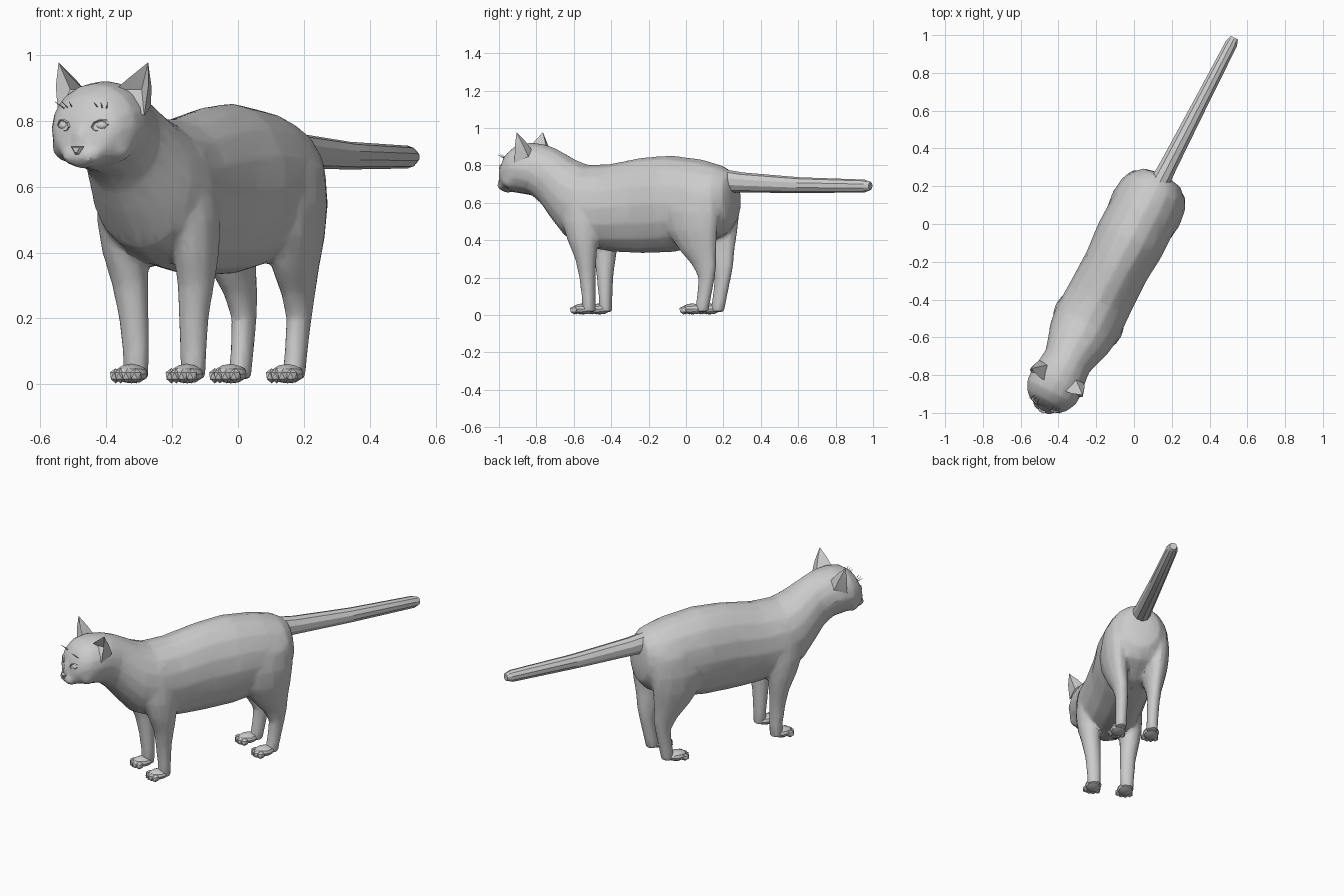
import bpy, bmesh, math
from math import sin, cos, pi
from mathutils import Matrix, Vector

if "Cube" in bpy.data.objects:
    bpy.data.objects.remove(bpy.data.objects["Cube"])

# The cat is built symmetric along y, then turned into its three-quarter stance
POSE = Matrix.Translation((0.018, -0.009, 0)) @ Matrix.Rotation(math.radians(-27.3), 4, 'Z')


def skin(bm, rings):
    """Bridge closed rings of points and cap both ends."""
    loops = [[bm.verts.new(p) for p in r] for r in rings]
    n = len(loops[0])
    for a, b in zip(loops, loops[1:]):
        for i in range(n):
            bm.faces.new((a[i], a[(i + 1) % n], b[(i + 1) % n], b[i]))
    bm.faces.new(loops[0])
    bm.faces.new(loops[-1])


def spine_loft(bm, sections, n=16):
    """Sections: top y, top z, bottom y, bottom z, half width."""
    rings = []
    for ty, tz, by, bz, w in sections:
        mid = Vector((0, (ty + by) / 2, (tz + bz) / 2))
        up = Vector((0, (ty - by) / 2, (tz - bz) / 2))
        rings.append([mid + up * cos(2 * pi * i / n) + Vector((w * sin(2 * pi * i / n), 0, 0))
                      for i in range(n)])
    skin(bm, rings)


def leg_loft(bm, side, sections, n=12):
    """Sections: x, y, z, half width, half depth."""
    skin(bm, [[Vector((side * (x + a * cos(2 * pi * i / n)), y + b * sin(2 * pi * i / n), z))
               for i in range(n)] for x, y, z, a, b in sections])


def blob(bm, loc, radii, sub=2):
    m = Matrix.Translation(loc) @ Matrix.Diagonal((*radii, 1))
    bmesh.ops.create_icosphere(bm, subdivisions=sub, radius=1, matrix=m)


def finish(name, bm, angle=None):
    bmesh.ops.recalc_face_normals(bm, faces=bm.faces)
    me = bpy.data.meshes.new(name)
    bm.to_mesh(me)
    bm.free()
    ob = bpy.data.objects.new(name, me)
    bpy.context.collection.objects.link(ob)
    ob.matrix_world = POSE
    if angle:
        smooth(ob, angle)
    return ob


def smooth(ob, angle):
    bpy.ops.object.select_all(action='DESELECT')
    ob.select_set(True)
    bpy.context.view_layer.objects.active = ob
    bpy.ops.object.shade_smooth_by_angle(angle=math.radians(angle))


# Body: torso, neck and head in one spine, from rump to face
bm = bmesh.new()
spine_loft(bm, [
    (.295, .72, .30, .57, .05), (.28, .765, .29, .49, .11), (.22, .80, .24, .43, .165),
    (.10, .832, .10, .365, .186), (-.08, .853, -.08, .335, .190), (-.25, .842, -.25, .33, .176),
    (-.45, .806, -.42, .337, .180), (-.58, .802, -.57, .36, .186), (-.66, .83, -.69, .41, .172),
    (-.72, .862, -.78, .51, .147), (-.78, .892, -.84, .585, .130), (-.84, .912, -.90, .635, .137),
    (-.92, .922, -.95, .645, .148), (-.99, .912, -1.00, .652, .143), (-1.04, .878, -1.05, .66, .117),
    (-1.072, .825, -1.075, .67, .088), (-1.083, .785, -1.088, .69, .05)])

# Legs, joined into the body
front_leg = [
    (.097, -.525, .015, .038, .036), (.098, -.525, .10, .042, .036), (.102, -.53, .20, .046, .044),
    (.112, -.535, .30, .055, .058), (.122, -.55, .40, .065, .085), (.122, -.565, .50, .072, .105),
    (.115, -.57, .62, .068, .105), (.10, -.56, .72, .05, .07)]
hind_leg = [
    (.092, .15, .015, .034, .038), (.092, .167, .10, .034, .040), (.094, .183, .20, .037, .046),
    (.098, .170, .27, .044, .072), (.107, .135, .35, .058, .110), (.118, .107, .45, .072, .150),
    (.122, .10, .55, .076, .168), (.117, .12, .66, .066, .14), (.10, .13, .74, .04, .09)]
for s in (-1, 1):
    leg_loft(bm, s, front_leg)
    leg_loft(bm, s, hind_leg)
    # Muzzle pads and cheeks
    blob(bm, (s * .024, -1.068, .694), (.042, .042, .032))
    blob(bm, (s * .075, -1.0, .725), (.06, .055, .055))
# Chin and nose bridge
blob(bm, (0, -1.06, .672), (.03, .033, .02))
blob(bm, (0, -1.073, .74), (.026, .032, .055))
body = finish("body", bm)

# Fuse the volumes into one skin and reduce it to low-poly facets
m = body.modifiers.new("fuse", 'REMESH')
m.mode = 'VOXEL'
m.voxel_size = .011
m = body.modifiers.new("relax", 'SMOOTH')
m.factor = .5
m.iterations = 5
m = body.modifiers.new("reduce", 'DECIMATE')
m.ratio = .12
deps = bpy.context.evaluated_depsgraph_get()
baked = bpy.data.meshes.new_from_object(body.evaluated_get(deps))
body.modifiers.clear()
body.data = baked
smooth(body, 22)

# Tail
bm = bmesh.new()
spine_loft(bm, [
    (.20, .785, .24, .655, .056), (.35, .762, .35, .655, .049), (.70, .736, .70, .652, .041),
    (1.085, .724, 1.085, .655, .034), (1.12, .712, 1.12, .668, .022)], n=10)
finish("tail", bm, 30)

for s, side in ((-1, "right"), (1, "left")):
    # Paws with four toes
    for label, y, x in (("front_paw", -.56, .095), ("hind_paw", .10, .097)):
        bm = bmesh.new()
        blob(bm, (s * x, y, .032), (.047, .062, .03))
        for k in range(4):
            u = (k - 1.5) / 1.5
            blob(bm, (s * x + u * .035, y - .05 + .013 * u * u, .026), (.017, .026, .023), 1)
        for v in bm.verts:
            v.co.z = max(v.co.z, .003)
        finish(f"{label}_{side}", bm, 25)

    # Ear: a curved back shell with a hollow front
    bm = bmesh.new()
    P = lambda x, y, z: bm.verts.new((s * x, y, z))
    tip = P(.153, -.93, .977)
    rim_in, rim_out = P(.095, -.95, .928), P(.158, -.938, .905)
    base = [P(.052, -.955, .893), P(.085, -.875, .885), P(.132, -.87, .845), P(.147, -.945, .815)]
    mid = [rim_in, P(.112, -.895, .925), P(.145, -.893, .905), rim_out]
    deep, floor = P(.122, -.913, .895), P(.105, -.962, .845)
    for i in range(3):
        bm.faces.new((base[i], base[i + 1], mid[i + 1], mid[i]))
        bm.faces.new((mid[i], mid[i + 1], tip))
    for f in ((tip, rim_in, deep), (tip, deep, rim_out), (rim_in, base[0], deep), (rim_out, deep, base[3]),
              (base[0], floor, deep), (floor, base[3], deep)):
        bm.faces.new(f)
    finish(f"ear_{side}", bm, 25)

    # Eye: ball within an almond-shaped lid
    bm = bmesh.new()
    blob(bm, (s * .062, -1.062, .785), (.022, .018, .015))
    finish(f"eye_{side}", bm, 40)
    bm = bmesh.new()
    n = 8
    rings = []
    for r, d in ((.8, 0), (.95, -.008), (1.25, .004), (1.1, .02)):
        rings.append([Vector((s * (.062 + .024 * r * cos(2 * pi * i / n)),
                              -1.07 + d + .009 * cos(2 * pi * i / n),
                              .785 + .017 * r * sin(2 * pi * i / n) + .004 * cos(2 * pi * i / n)))
                      for i in range(n)])
    loops = [[bm.verts.new(p) for p in r] for r in rings]
    for j in range(4):
        a, b = loops[j], loops[(j + 1) % 4]
        for i in range(n):
            bm.faces.new((a[i], a[(i + 1) % n], b[(i + 1) % n], b[i]))
    finish(f"eyelid_{side}", bm)

    # Brow whiskers
    bm = bmesh.new()
    for k in range(3):
        start = Vector((s * (.045 + .012 * k), -1.045, .835))
        end = start + Vector((s * .012 * (k - .3), -.03, .022))
        skin(bm, [[p + Vector((r * cos(a), 0, r * sin(a))) for a in (0, 2.1, 4.2)]
                  for p, r in ((start, .003), (end, .001))])
    finish(f"brow_whiskers_{side}", bm)

# Nose: a small triangular wedge
bm = bmesh.new()
skin(bm, [[Vector((x * k, y, .712 + z * k)) for x, z in ((-.02, .01), (.02, .01), (.006, -.014), (-.006, -.014))]
          for k, y in ((1.1, -1.08), (1, -1.105), (.6, -1.112))])
finish("nose", bm)
